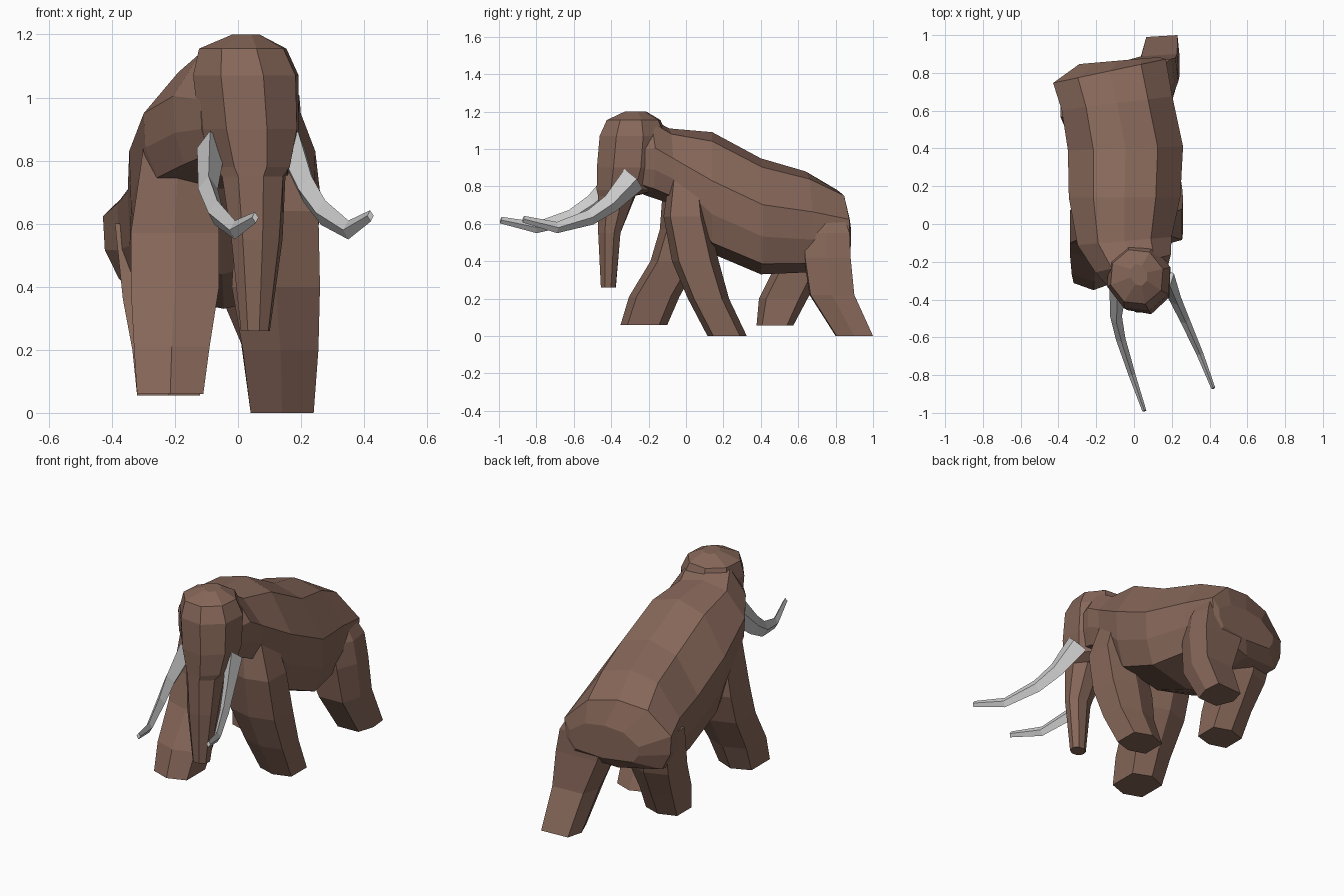
import bpy, bmesh
from math import sin, cos, pi, radians
from mathutils import Vector

fur = bpy.data.materials.new("brown_fur")
fur.diffuse_color = (0.24, 0.135, 0.10, 1)


def loft(name, rings, mat=None):
    """Skin a list of equal-length point rings and cap both ends."""
    bm = bmesh.new()
    vr = [[bm.verts.new(p) for p in r] for r in rings]
    n = len(vr[0])
    for a, b in zip(vr, vr[1:]):
        for i in range(n):
            j = (i + 1) % n
            bm.faces.new((a[i], a[j], b[j], b[i]))
    bm.faces.new(vr[0])
    bm.faces.new(vr[-1])
    bmesh.ops.recalc_face_normals(bm, faces=bm.faces)
    me = bpy.data.meshes.new(name)
    bm.to_mesh(me)
    bm.free()
    ob = bpy.data.objects.new(name, me)
    bpy.context.collection.objects.link(ob)
    if mat:
        me.materials.append(mat)
    return ob


octagon = [(sin(i * pi / 4), -cos(i * pi / 4)) for i in range(8)]
leg_shape = [(0, -1), (1, -0.7), (1, 0.65), (0, 1), (-1, 0.65), (-1, -0.7)]
hind_shape = [(-0.6, -1), (0.7, -0.95), (1, 0), (0.9, 1), (-0.75, 0.9), (-1, 0)]


def flat_ring(shape, cx, cy, z, rx, ry, yaw=0):
    """Horizontal polygon, turned about its centre."""
    c, s = cos(radians(yaw)), sin(radians(yaw))
    return [(cx + rx * u * c - ry * v * s, cy + rx * u * s + ry * v * c, z) for u, v in shape]


# Torso: upright cross-sections (y, centre x, half width, top, bottom, yaw)
half = [(0, 1), (0.56, 0.85), (1, 0.2), (0.98, -0.35), (0.83, -0.82), (0, -1)]
profile = half + [(-u, v) for u, v in half[-2:0:-1]]


def body_ring(y, cx, hw, top, bot, yaw):
    c, s = cos(radians(yaw)), sin(radians(yaw))
    zc, hh = (top + bot) / 2, (top - bot) / 2
    return [(cx + hw * u * c, y + hw * u * s, zc + hh * v) for u, v in profile]


loft("body", [body_ring(*r) for r in [
    (-0.31, 0.025, 0.15, 1.13, 0.79, 17),
    (-0.21, -0.005, 0.205, 1.175, 0.75, 13),
    (-0.09, -0.05, 0.25, 1.11, 0.71, 5),
    (0.14, -0.05, 0.295, 1.09, 0.44, 0),
    (0.40, -0.045, 0.305, 0.95, 0.33, 2),
    (0.64, -0.09, 0.295, 0.88, 0.34, 7),
    (0.81, -0.13, 0.305, 0.78, 0.39, 12),
    (0.865, -0.08, 0.21, 0.64, 0.45, 5)]], fur)

# Head running down into the trunk (cx, cy, z, rx, ry)
loft("head_and_trunk", [flat_ring(octagon, *r, 17) for r in [
    (0.025, -0.27, 1.20, 0.045, 0.06),
    (0.015, -0.28, 1.155, 0.145, 0.15),
    (0.025, -0.28, 1.07, 0.175, 0.19),
    (0.035, -0.29, 0.90, 0.165, 0.195),
    (0.04, -0.31, 0.78, 0.13, 0.175),
    (0.05, -0.37, 0.75, 0.105, 0.105),
    (0.06, -0.41, 0.55, 0.085, 0.062),
    (0.055, -0.415, 0.26, 0.048, 0.042)]], fur)

# Legs, each caught mid stride (cx, cy, z, rx, ry)
legs = {
    "front_right_leg": [(0.09, 0.0, 0.85, 0.10, 0.09), (0.125, 0.0, 0.64, 0.13, 0.12),
                        (0.12, 0.05, 0.40, 0.14, 0.125), (0.135, 0.12, 0.20, 0.12, 0.11),
                        (0.14, 0.22, 0.0, 0.10, 0.105)],
    "front_left_leg": [(-0.19, 0.0, 0.84, 0.11, 0.12), (-0.20, -0.01, 0.57, 0.14, 0.13),
                       (-0.20, -0.06, 0.40, 0.14, 0.13), (-0.21, -0.17, 0.21, 0.12, 0.135),
                       (-0.215, -0.225, 0.06, 0.105, 0.125)],
    "back_right_leg": [(0.01, 0.74, 0.68, 0.14, 0.09), (0.05, 0.75, 0.55, 0.165, 0.125),
                       (0.08, 0.755, 0.42, 0.155, 0.125), (0.125, 0.78, 0.22, 0.115, 0.12),
                       (0.14, 0.90, 0.0, 0.10, 0.10)],
    "back_left_leg": [(-0.25, 0.66, 0.60, 0.14, 0.13), (-0.24, 0.60, 0.36, 0.125, 0.13),
                      (-0.23, 0.52, 0.20, 0.105, 0.13), (-0.22, 0.475, 0.055, 0.10, 0.098)],
}
for name, rings in legs.items():
    shape = hind_shape if name == "back_right_leg" else leg_shape
    loft(name, [flat_ring(shape, *r) for r in rings], fur)


# Tusks: four-sided tapering sweeps
def tusk(name, path):
    pts = [Vector(p) for p in path]
    rings = []
    for i, (p, r) in enumerate(zip(pts, (0.075, 0.052, 0.042, 0.03, 0.018))):
        t = (pts[min(i + 1, 4)] - pts[max(i - 1, 0)]).normalized()
        side = t.cross(Vector((0, 0, 1))).normalized()
        up = side.cross(t)
        rings.append([p + side * r * 0.6 * cos(k * pi / 2) + up * r * sin(k * pi / 2) for k in range(4)])
    loft(name, rings)


tusk("right_tusk", [(0.17, -0.28, 0.84), (0.22, -0.40, 0.71), (0.27, -0.51, 0.635),
                    (0.35, -0.69, 0.58), (0.42, -0.87, 0.625)])
tusk("left_tusk", [(-0.085, -0.35, 0.84), (-0.095, -0.49, 0.71), (-0.07, -0.61, 0.635),
                   (-0.01, -0.80, 0.58), (0.055, -0.99, 0.62)])
